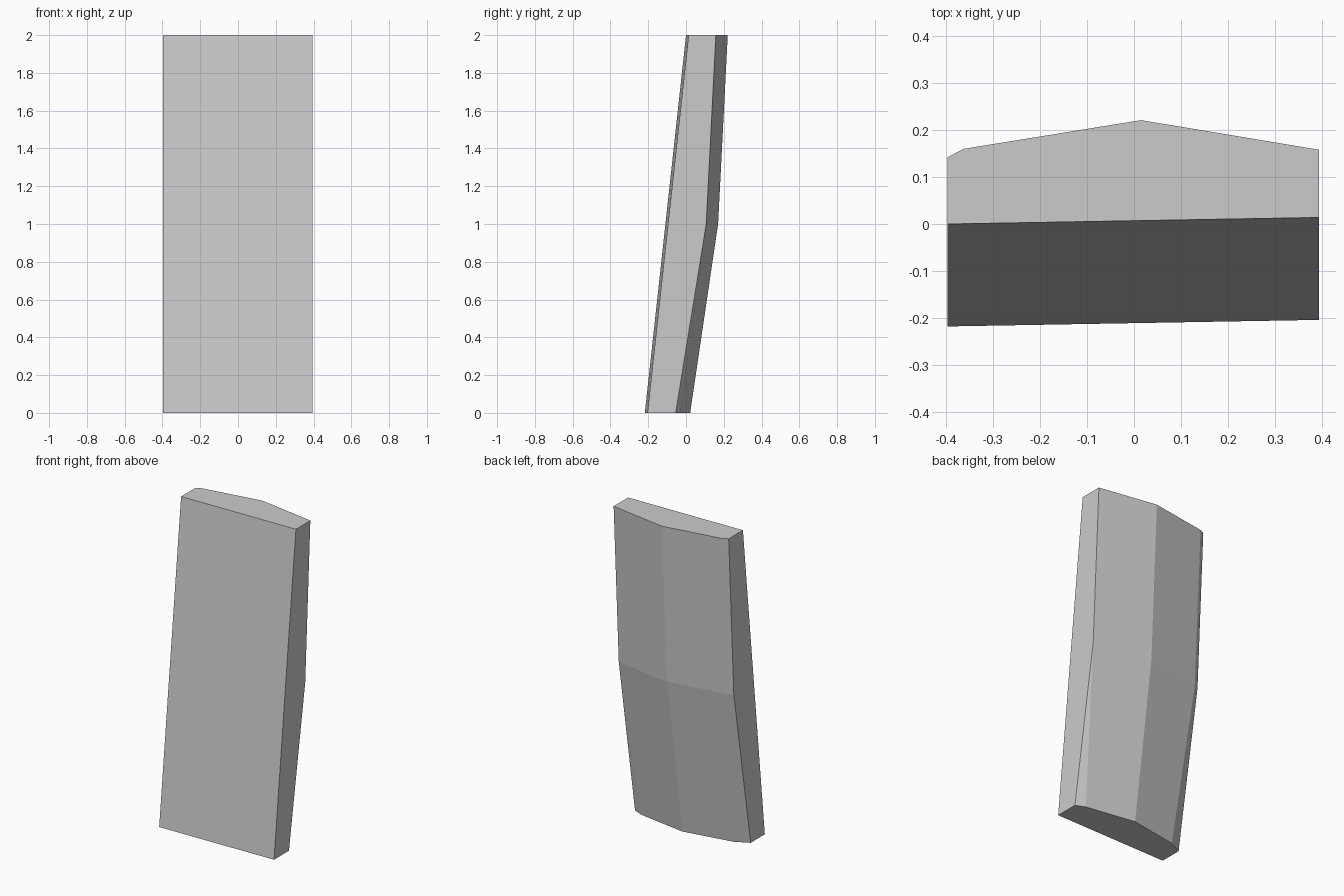
import bpy, bmesh

if "Cube" in bpy.data.objects:
    bpy.data.objects.remove(bpy.data.objects["Cube"])

# Cross-sections of the leaning slab: height, then outline points (x, y)
# order: front left, front right, back right, right chamfer, ridge, left chamfer, back left
sections = [
    (0.0, [(-0.397, -0.218), (0.394, -0.204), (0.394, -0.055), (0.334, -0.03),
           (0.01, 0.022), (-0.31, -0.033), (-0.397, -0.077)]),
    (1.0, [(-0.397, -0.109), (0.394, -0.095), (0.394, 0.107), (0.394, 0.107),
           (0.013, 0.17), (-0.362, 0.109), (-0.397, 0.091)]),
    (2.0, [(-0.397, 0.0), (0.394, 0.014), (0.394, 0.158), (0.394, 0.158),
           (0.015, 0.221), (-0.362, 0.16), (-0.397, 0.142)]),
]

# Loft the sections and cap both ends
bm = bmesh.new()
rings = [[bm.verts.new((x, y, z)) for x, y in pts] for z, pts in sections]
for low, high in zip(rings, rings[1:]):
    for i in range(len(low)):
        j = (i + 1) % len(low)
        bm.faces.new((low[i], low[j], high[j], high[i]))
bm.faces.new(rings[0][::-1])
bm.faces.new(rings[-1])

# Close the right chamfer to a point where it fades out
bmesh.ops.remove_doubles(bm, verts=bm.verts, dist=0.001)
bmesh.ops.recalc_face_normals(bm, faces=bm.faces)

mesh = bpy.data.meshes.new("stone_slab")
bm.to_mesh(mesh)
bm.free()
slab = bpy.data.objects.new("stone_slab", mesh)
bpy.context.collection.objects.link(slab)
